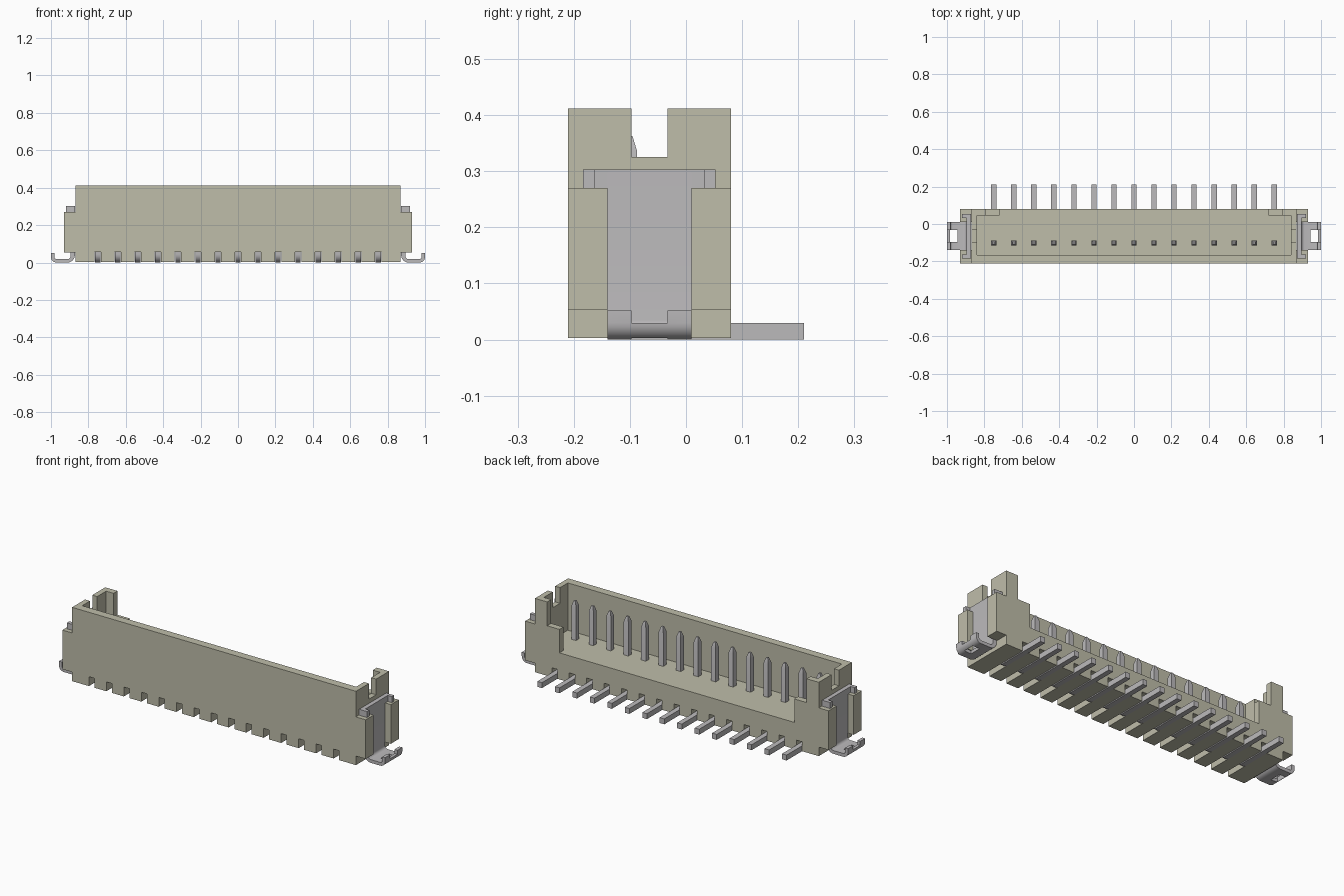
import bpy, bmesh, math
from mathutils import Vector

if "Cube" in bpy.data.objects:
    bpy.data.objects.remove(bpy.data.objects["Cube"], do_unlink=True)


def material(name, rgb):
    m = bpy.data.materials.new(name)
    m.use_nodes = True
    m.diffuse_color = (*rgb, 1)
    bsdf = next(n for n in m.node_tree.nodes if n.type == 'BSDF_PRINCIPLED')
    bsdf.inputs["Base Color"].default_value = (*rgb, 1)
    return m


BEIGE = material("beige plastic", (0.52, 0.51, 0.40))
METAL = material("tin grey", (0.50, 0.49, 0.50))


def finish(name, bm, mat, smooth=False):
    bmesh.ops.recalc_face_normals(bm, faces=bm.faces)
    me = bpy.data.meshes.new(name)
    bm.to_mesh(me)
    bm.free()
    ob = bpy.data.objects.new(name, me)
    bpy.context.collection.objects.link(ob)
    me.materials.append(mat)
    if smooth:
        activate(ob)
        bpy.ops.object.shade_smooth_by_angle(angle=math.radians(35))
    return ob


def activate(ob):
    bpy.ops.object.select_all(action='DESELECT')
    ob.select_set(True)
    bpy.context.view_layer.objects.active = ob


def add_box(bm, x0, x1, y0, y1, z0, z1):
    vs = bmesh.ops.create_cube(bm, size=1)["verts"]
    for v in vs:
        v.co = Vector(((x0, x1)[v.co.x > 0], (y0, y1)[v.co.y > 0], (z0, z1)[v.co.z > 0]))


def boxes(name, dims, mat):
    bm = bmesh.new()
    for d in dims:
        add_box(bm, *d)
    return finish(name, bm, mat)


def cut(ob, dims):
    """Subtract a group of separate boxes and apply the result."""
    cutter = boxes("cutter", dims, ob.data.materials[0])
    cutter.hide_render = True
    mod = ob.modifiers.new("cut", 'BOOLEAN')
    mod.operation, mod.solver, mod.object = 'DIFFERENCE', 'EXACT', cutter
    activate(ob)
    bpy.ops.object.modifier_apply(modifier=mod.name)
    bpy.data.objects.remove(cutter, do_unlink=True)


def both(x0, x1, *rest):
    """The same box at both ends of the connector."""
    return [(x0, x1, *rest), (-x1, -x0, *rest)]


def arc(cx, cy, r, a0, a1, n=6):
    return [(cx + r * math.cos(math.radians(a0 + (a1 - a0) * i / n)),
             cy + r * math.sin(math.radians(a0 + (a1 - a0) * i / n))) for i in range(n + 1)]


def extrude(points, offset):
    """Prism from a planar outline of 3D points."""
    bm = bmesh.new()
    face = bm.faces.new([bm.verts.new(p) for p in points])
    ret = bmesh.ops.extrude_face_region(bm, geom=[face])
    bmesh.ops.translate(bm, vec=offset,
                        verts=[g for g in ret["geom"] if isinstance(g, bmesh.types.BMVert)])
    bmesh.ops.recalc_face_normals(bm, faces=bm.faces)
    return bm


PIN_X = [-0.75 + 1.5 * i / 14 for i in range(15)]

# Housing: solid block carved into a shroud with end ears
housing = boxes("housing", [(-0.93, 0.93, -0.21, 0.08, 0.003, 0.412)], BEIGE)
cut(housing, both(0.87, 1.1, -0.3, 0.3, 0.27, 0.5))            # above ears
cut(housing, both(0.87, 1.1, -0.3, 0.3, -0.1, 0.053))          # below ears
cut(housing, both(0.87, 1.1, -0.14, 0.01, -0.1, 0.5))          # clip recess
cut(housing, [(-0.84, 0.84, -0.165, 0.045, 0.15, 0.5)])        # cavity
cut(housing, [(-0.72, 0.72, 0.0, 0.2, 0.15, 0.5)])             # open back
cut(housing, [(-0.795, 0.795, 0.0, 0.2, 0.28, 0.5)])           # post steps
cut(housing, both(0.8, 1.0, -0.097, -0.033, 0.325, 0.5))       # end notches
cut(housing, [(x - 0.017, x + 0.017, -0.3, 0.2, -0.1, 0.055) for x in PIN_X])  # pin slots

# Contact pins: bent square wire with a tapered tip
W = 0.014
pin_outline = ([(-0.115, 0.335)] + arc(-0.07, 0.045, 0.045, 180, 270)
               + [(0.21, 0.0), (0.21, 0.03)]
               + arc(-0.07, 0.047, 0.017, 270, 180) + [(-0.087, 0.335)])
for i, x in enumerate(PIN_X):
    bm = extrude([(x - W, y, z) for y, z in pin_outline], (2 * W, 0, 0))
    top = max(bm.faces, key=lambda f: f.calc_center_median().z if f.normal.z > 0.9 else -1)
    c = top.calc_center_median()
    tip = bmesh.ops.extrude_discrete_faces(bm, faces=[top])["faces"][0]
    for v in tip.verts:
        v.co = c + (v.co - c) * 0.4 + Vector((0, 0, 0.028))
    bmesh.ops.remove_doubles(bm, verts=bm.verts, dist=1e-5)
    finish(f"pin_{i + 1}", bm, METAL, smooth=True)

# Solder clips: upright plate curling into a foot with a raised toe
clip_outline = ([(0.872, 0.303)] + arc(0.912, 0.04, 0.04, 180, 270)
                + arc(0.97, 0.03, 0.03, 270, 360)
                + [(1.0, 0.052), (0.982, 0.052)]
                + arc(0.97, 0.03, 0.012, 360, 270)
                + arc(0.912, 0.035, 0.017, 270, 180) + [(0.895, 0.303)])
for side, s in (("left", 1), ("right", -1)):
    bm = extrude([(s * x, -0.14, z) for x, z in clip_outline], (0, 0.15, 0))
    clip = finish(f"{side}_clip", bm, METAL)
    for x0, x1, z0 in ((0.943, 0.983, -0.1), (0.943, 1.1, 0.03)):
        a, b = sorted((s * x0, s * x1))
        cut(clip, [(a, b, -0.097, -0.033, z0, 0.1)])
    activate(clip)
    bpy.ops.object.shade_smooth_by_angle(angle=math.radians(35))
    # Shoulders and outward flanges gripping the ears
    parts = []
    for y0, y1, f0, f1 in ((-0.184, -0.14, -0.184, -0.163), (0.01, 0.053, 0.033, 0.053)):
        for x0, x1, a, b in ((0.872, 0.895, y0, y1), (0.895, 0.92, f0, f1)):
            xa, xb = sorted((s * x0, s * x1))
            parts.append((xa, xb, a, b, 0.2, 0.303))
    boxes(f"{side}_clip_flanges", parts, METAL)
